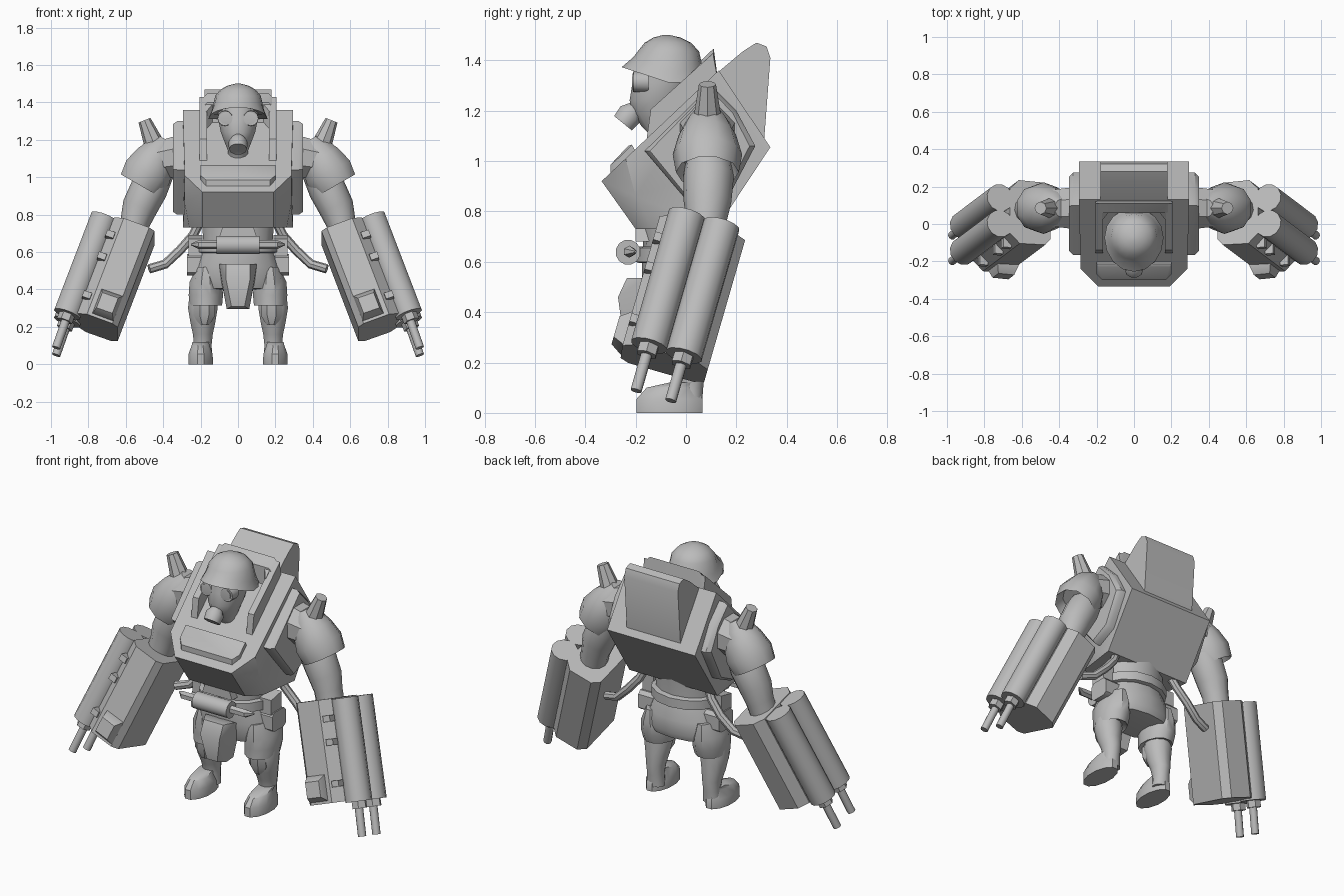
import bpy, bmesh, math
from mathutils import Vector as V

cube = bpy.data.objects.get("Cube")
if cube:
    bpy.data.objects.remove(cube)

grey = bpy.data.materials.new("plain_grey")
grey.use_nodes = True
grey.diffuse_color = (0.5, 0.5, 0.5, 1)
grey.node_tree.nodes["Principled BSDF"].inputs["Base Color"].default_value = (0.5, 0.5, 0.5, 1)
made = []


def finish(name, bm, mirror=False):
    bmesh.ops.recalc_face_normals(bm, faces=bm.faces[:])
    mesh = bpy.data.meshes.new(name)
    bm.to_mesh(mesh)
    bm.free()
    mesh.materials.append(grey)
    ob = bpy.data.objects.new(name, mesh)
    bpy.context.collection.objects.link(ob)
    if mirror:
        ob.modifiers.new("mirror", "MIRROR")
    made.append(ob)


def hull(name, points, mirror=False):
    """Flat-faced solid around a few corner points."""
    bm = bmesh.new()
    for p in points:
        bm.verts.new(p)
    res = bmesh.ops.convex_hull(bm, input=bm.verts[:])
    loose = [g for g in res["geom_interior"] if isinstance(g, bmesh.types.BMVert)]
    bmesh.ops.delete(bm, geom=loose, context="VERTS")
    bmesh.ops.dissolve_limit(bm, angle_limit=0.03, verts=bm.verts[:], edges=bm.edges[:])
    finish(name, bm, mirror)


def both(points):
    return [(s * x, y, z) for x, y, z in points for s in (1, -1)]


def slab(profile, x0, x1):
    return [(x, y, z) for y, z in profile for x in (x0, x1)]


def ring(c, axis, rx, ry, n, turn=0.0):
    axis = V(axis).normalized()
    u = V((0, 1, 0)).cross(axis).normalized()
    v = axis.cross(u)
    a = [2 * math.pi * (i + turn) / n for i in range(n)]
    return [V(c) + u * rx * math.cos(t) + v * ry * math.sin(t) for t in a]


def loft(name, rings, mirror=False):
    bm = bmesh.new()
    loops = [[bm.verts.new(p) for p in r] for r in rings]
    n = len(loops[0])
    for a, b in zip(loops, loops[1:]):
        for i in range(n):
            bm.faces.new((a[i], a[(i + 1) % n], b[(i + 1) % n], b[i]))
    bm.faces.new(loops[0][::-1])
    bm.faces.new(loops[-1])
    finish(name, bm, mirror)


def tube(name, pts, radii, n=10, mirror=False, turn=0.0):
    pts = [V(p) for p in pts]
    last = len(pts) - 1
    rings = [ring(p, pts[min(i + 1, last)] - pts[max(i - 1, 0)], r, r, n, turn)
             for i, (p, r) in enumerate(zip(pts, radii))]
    loft(name, rings, mirror)


def stack(name, rows, n=14, x=0.0, mirror=False):
    """Upright loft, rows of z, y centre, x radius, y radius."""
    loft(name, [ring((x, y, z), (0, 0, 1), rx, ry, n, 0.5) for z, y, rx, ry in rows], mirror)


# Torso
hull("torso", both([
    (.19, -.335, .92), (.285, -.24, 1.01), (.19, -.2, .73), (.26, -.13, .73),
    (.285, -.2, .86), (.295, .12, .73), (.295, .335, 1.055), (.295, .13, 1.36)]))

# Torso plates: back box, side panels, collar and chest plate
hull("back_box", slab([(.1, 1.33), (.225, 1.435), (.28, 1.47), (.32, 1.455),
                       (.335, 1.41), (.31, 1.08), (.2, 1.05)], -.18, .18))
side = [(-.165, 1.04), (.1, 1.3), (.2, 1.2), (.275, 1.06), (.17, .86), (.04, .8)]
inner = [(.05 + (y - .05) * .9, 1.05 + (z - 1.05) * .94) for y, z in side]
hull("side_panel", slab(side, .27, .325) + slab(inner, .3, .347), True)
hull("collar_side", slab([(-.14, 1.205), (.11, 1.43), (.11, 1.31), (-.16, 1.06)], .165, .205), True)
hull("collar_corner", [(x, y, z + y) for x, y in ((.17, .02), (.17, .08), (.12, .08)) for z in (1.22, 1.33)], True)
hull("collar_top", both([(.205, .06, 1.36), (.205, .11, 1.41), (.165, .11, 1.447), (.165, .06, 1.4),
                         (.205, .06, 1.27), (.205, .13, 1.3)]))
hull("chest_plate", both([(.2, -.195, 1.03), (.2, -.215, 1.065), (.2, -.27, 1.01), (.17, -.3, .985),
                          (.17, -.3, .95), (.2, -.26, .96), (.19, -.23, 1.06)]))

# Pilot head, mask and helmet
stack("head", [(1.0, -.06, .07, .07), (1.1, -.07, .06, .07), (1.14, -.11, .055, .07),
               (1.19, -.115, .075, .1), (1.24, -.11, .095, .118), (1.31, -.095, .11, .122),
               (1.4, -.08, .11, .12)], 12)
tube("goggle", [(.066, -.15, 1.315), (.069, -.21, 1.315), (.069, -.211, 1.315), (.07, -.202, 1.315)],
     [.044, .04, .03, .028], 12, True)
tube("mask_filter", [(0, -.2, 1.205), (0, -.222, 1.185), (0, -.25, 1.15), (0, -.247, 1.154)],
     [.036, .052, .048, .035], 10)
dome = [ring((0, y, z), (0, 0, 1), r, r, 16)
        for z, y, r in ((1.33, -.075, .13), (1.312, -.072, .158), (1.36, -.07, .139),
                        (1.435, -.07, .122), (1.47, -.072, .092), (1.49, -.075, .055), (1.5, -.078, .015))]
for row, shift in zip(dome, (.02, .025, 0)):
    for p in row:
        front = max(0, -.07 - p.y) / .158
        p.y -= shift * front
        p.z += .06 * front
loft("helmet", dome)

# Shoulder pads with spikes, and upper arms
up = V((-.5, 0, .87))
base = V((.508, .085, .982))
pad = [(.03, .1), (-.03, .125), (.05, .138), (.14, .114), (.2, .085), (.25, .05)]
loft("shoulder_pad", [ring(base + up * t, up, r, r, 10, 0.5) for t, r in pad], True)
tube("shoulder_root", [(.32, .085, 1.11), (.44, .085, 1.09)], [.12, .105], 8, True, .5)
tube("shoulder_spike", [(.43, .085, 1.13), (.5, .085, 1.305)], [.062, .034], 8, True)
tube("upper_arm", [(.4, .09, 1.08), (.475, .09, .94), (.525, .085, .84), (.55, .08, .76), (.6, .06, .6)],
     [.08, .1, .095, .08, .075], 12, True)

# Forearm frame: outward, backward and down the arm
d = V((.345, -.26, -.9)).normalized()
out = (V((1, 0, 0)) - d * d.x).normalized()
back = d.cross(out)
if back.y < 0:
    back = -back
corner = V((.443, .22, .635))


def at(a, b, c):
    return corner + out * a + back * b + d * c


def block(a0, a1, b0, b1, c0, c1):
    return [at(a, b, c) for a in (a0, a1) for b in (b0, b1) for c in (c0, c1)]


outline = [(0, -.04), (0, -.31), (.03, -.345), (.175, -.352), (.23, -.3), (.23, -.05), (.18, 0), (.04, 0)]
hull("forearm_box", [at(a, b, c) for a, b in outline for c in (.01, .58)], True)
hull("forearm_hatch", block(.03, .15, -.35, -.33, .42, .565) + block(.045, .135, -.395, -.39, .45, .54), True)
for i, c in enumerate((.1, .23, .46)):
    hull("forearm_clip_%d" % (i + 1), block(.19, .235, -.352, -.29, c, c + .035), True)
for name, b in (("front", -.25), ("rear", -.107)):
    a = .285
    tube(name + "_gun_housing", [at(a, b, .015), at(a, b, .59)], [.075, .075], 12, True, .5)
    tube(name + "_gun_collar", [at(a, b, .58), at(a, b, .63)], [.043, .043], 6, True)
    tube(name + "_gun_barrel", [at(a - .005, b, .6), at(a - .01, b, .785)], [.023, .023], 10, True)

# Supply pipes
tube("supply_pipe", [(.2, .08, .77), (.24, .1, .69), (.31, .11, .61), (.39, .1, .535), (.475, .08, .51)],
     [.025] * 5, 8, True)

# Waist, belt and pouches
stack("waist", [(.55, -.02, .19, .15), (.66, -.02, .19, .15), (.78, -.02, .2, .16)])
stack("belt", [(.595, -.02, .2, .165), (.6, -.02, .215, .18), (.655, -.02, .215, .18), (.66, -.02, .2, .165)])
tube("belt_roll", [(-.115, -.23, .638), (.115, -.23, .638)], [.05, .05], 12, turn=.5)
tube("roll_rod", [(-.25, -.2, .64), (-.21, -.225, .64), (.21, -.225, .64), (.25, -.2, .64)],
     [.005, .024, .024, .005], 6)
hull("belly_plate", both([(.07, -.2, .77), (.1, -.2, .68), (.07, -.12, .77), (.1, -.12, .68)]))
hull("hip_pouch", slab([(-.06, .49), (-.06, .57), (-.04, .59), (.05, .59),
                        (.07, .57), (.07, .49), (.05, .475), (-.04, .475)], .17, .272), True)
hull("hip_strap", slab([(-.06, .58), (-.06, .67), (.04, .69), (.04, .58)], .19, .265), True)

# Shorts and front guard
stack("shorts", [(.4, 0, .12, .1), (.405, 0, .235, .14), (.44, 0, .25, .155), (.52, -.01, .225, .165),
                 (.6, -.02, .195, .155)])
stack("shorts_leg", [(.33, -.01, .07, .085), (.315, -.01, .09, .115), (.37, 0, .095, .125),
                     (.44, 0, .09, .135), (.52, 0, .05, .12)], 12, .172, True)
hull("front_guard", both([(.1, -.17, .535), (.065, -.235, .535), (.065, -.27, .46), (.035, -.25, .31),
                          (.06, -.2, .295), (.1, -.12, .5), (.06, -.13, .3)]))

# Legs and boots
stack("leg", [(.03, .02, .055, .045), (.1, .02, .048, .05), (.16, .015, .055, .062),
              (.22, 0, .068, .073), (.3, -.01, .082, .085), (.36, -.01, .075, .08)], 12, .188, True)
stack("knee_pad", [(.21, -.05, .03, .03), (.26, -.05, .062, .055), (.32, -.055, .062, .055),
                   (.355, -.05, .02, .02)], 8, .18, True)
stack("boot", [(0, -.065, .068, .136), (.055, -.065, .067, .136), (.1, -.06, .05, .1),
               (.12, -.01, .045, .06)], 12, .2, True)

# Smooth shading on the round parts, sharp edges kept
bpy.ops.object.select_all(action="DESELECT")
for ob in made:
    ob.select_set(True)
bpy.context.view_layer.objects.active = made[0]
bpy.ops.object.shade_smooth_by_angle(angle=math.radians(38))
